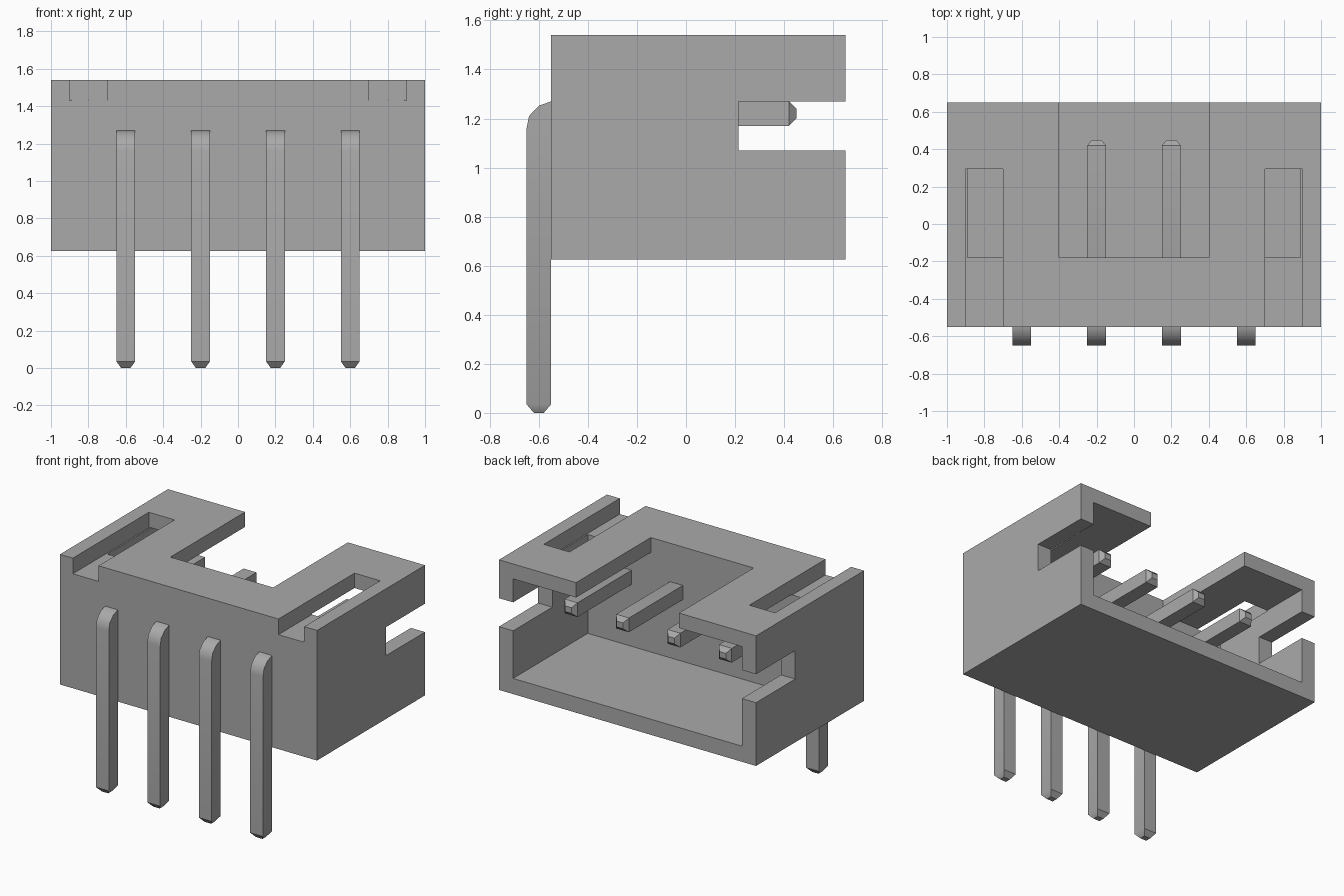
import bpy, bmesh
from math import radians

cube = bpy.data.objects.get("Cube")
if cube:
    bpy.data.objects.remove(cube, do_unlink=True)

grey = bpy.data.materials.new("plain grey")
grey.use_nodes = True
colour = (0.4, 0.4, 0.4, 1)
grey.diffuse_color = colour
grey.node_tree.nodes["Principled BSDF"].inputs["Base Color"].default_value = colour


def make_object(name, bm):
    bmesh.ops.recalc_face_normals(bm, faces=bm.faces)
    mesh = bpy.data.meshes.new(name)
    bm.to_mesh(mesh)
    bm.free()
    mesh.materials.append(grey)
    obj = bpy.data.objects.new(name, mesh)
    bpy.context.collection.objects.link(obj)
    return obj


def box(name, x, y, z):
    bm = bmesh.new()
    bmesh.ops.create_cube(bm, size=1)
    for v in bm.verts:
        for i, (low, high) in enumerate((x, y, z)):
            v.co[i] = low if v.co[i] < 0 else high
    return make_object(name, bm)


def activate(obj):
    bpy.ops.object.select_all(action="DESELECT")
    obj.select_set(True)
    bpy.context.view_layer.objects.active = obj


def cut(obj, cutter):
    mod = obj.modifiers.new("cut", "BOOLEAN")
    mod.operation = "DIFFERENCE"
    mod.solver = "EXACT"
    mod.object = cutter
    activate(obj)
    bpy.ops.object.modifier_apply(modifier=mod.name)
    bpy.data.objects.remove(cutter, do_unlink=True)


# Housing: open-backed shell with a notched roof
housing = box("housing", (-1, 1), (-0.55, 0.65), (0.625, 1.54))
cut(housing, box("cavity_cutter", (-0.89, 0.89), (-0.18, 0.8), (0.735, 1.435)))
cut(housing, box("roof_notch_cutter", (-0.4, 0.4), (-0.18, 0.8), (1.3, 1.7)))
cut(housing, box("side_slot_cutter", (-1.2, 1.2), (0.215, 0.8), (1.07, 1.27)))
# Roof channels, running out through the front wall
for s in (-1, 1):
    cut(housing, box("channel_cutter", sorted((s * 0.7, s * 0.9)), (-0.7, 0.295), (1.43, 1.7)))

# Bent pin: (outer y, outer z), (inner y, inner z), half width
elbow = (-0.55, 1.17)
sections = [
    ((-0.62, 0), (-0.58, 0), 0.025),
    ((-0.65, 0.035), (-0.55, 0.035), 0.05),
    ((-0.65, 1.16), elbow, 0.05),
    ((-0.64, 1.21), elbow, 0.05),
    ((-0.6, 1.252), elbow, 0.05),
    ((-0.55, 1.27), elbow, 0.05),
    ((0.42, 1.27), (0.42, 1.17), 0.05),
    ((0.45, 1.24), (0.45, 1.2), 0.025),
]


def pin(name, x):
    bm = bmesh.new()
    rings = []
    for outer, inner, w in sections:
        corners = ((-w, outer), (w, outer), (w, inner), (-w, inner))
        rings.append([bm.verts.new((x + dx, *p)) for dx, p in corners])
    for a, b in zip(rings, rings[1:]):
        for i in range(4):
            j = (i + 1) % 4
            bm.faces.new((a[i], a[j], b[j], b[i]))
    bm.faces.new(rings[0])
    bm.faces.new(rings[-1])
    bmesh.ops.remove_doubles(bm, verts=bm.verts, dist=0.0001)
    activate(make_object(name, bm))
    bpy.ops.object.shade_smooth_by_angle(angle=radians(38))


for n in range(4):
    pin(f"pin_{n + 1}", -0.6 + 0.4 * n)
